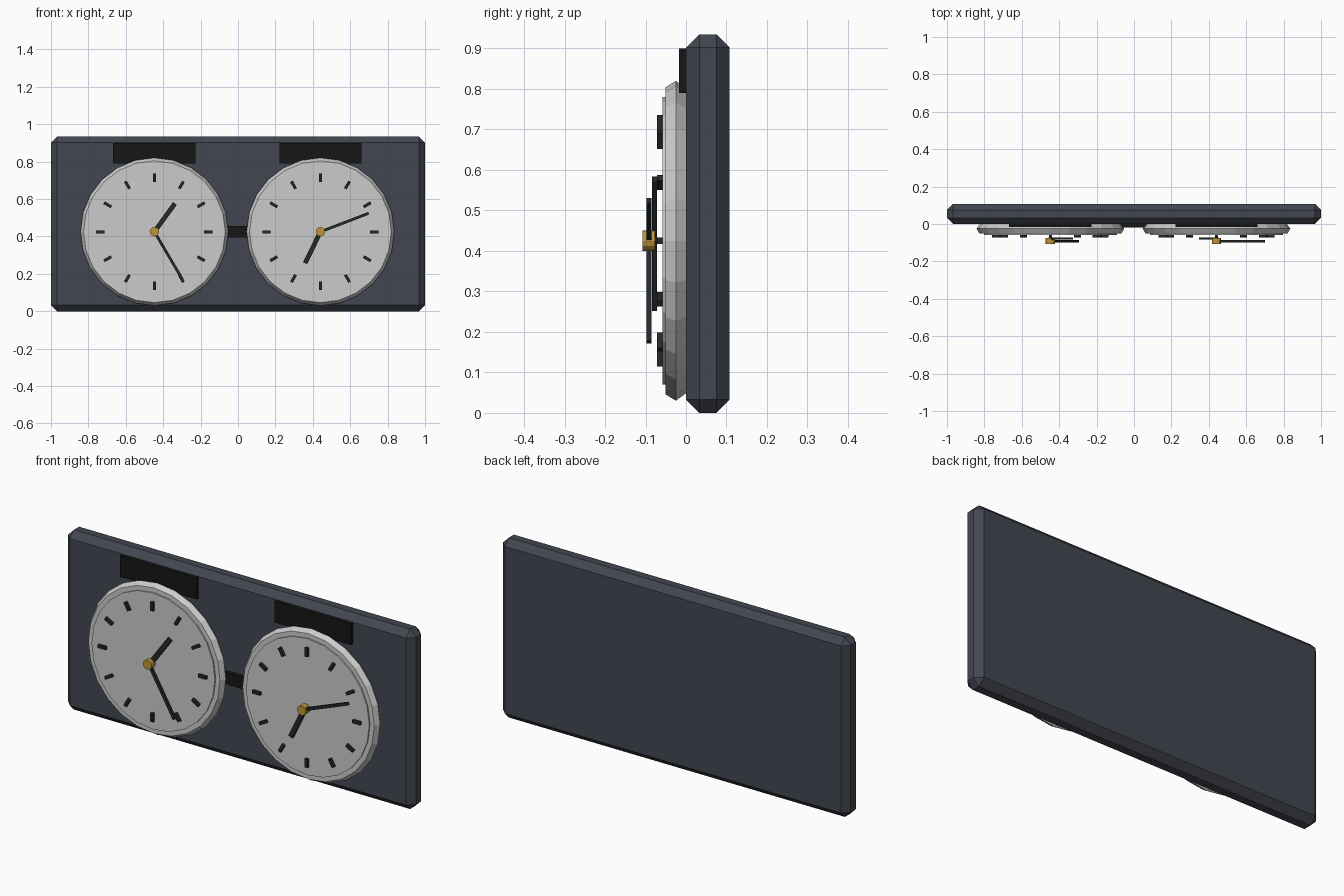
import bpy, bmesh, math
from mathutils import Matrix, Vector

if "Cube" in bpy.data.objects:
    bpy.data.objects.remove(bpy.data.objects["Cube"])


def material(name, rgb):
    m = bpy.data.materials.new(name)
    m.diffuse_color = (*rgb, 1)
    m.use_nodes = True
    m.node_tree.nodes["Principled BSDF"].inputs["Base Color"].default_value = m.diffuse_color
    return m


SLATE = material("slate", (0.055, 0.062, 0.08))
SILVER = material("silver", (0.58, 0.59, 0.60))
BLACK = material("black", (0.008, 0.008, 0.008))
INK = material("ink", (0.018, 0.02, 0.023))
BRASS = material("brass", (0.5, 0.3, 0.04))
DIAL_Z = 0.425


def finish(bm, name, mat):
    bmesh.ops.recalc_face_normals(bm, faces=bm.faces)
    me = bpy.data.meshes.new(name)
    bm.to_mesh(me)
    bm.free()
    me.materials.append(mat)
    ob = bpy.data.objects.new(name, me)
    bpy.context.collection.objects.link(ob)
    return ob


def add_box(bm, lo, hi, matrix=Matrix()):
    lo, hi = Vector(lo), Vector(hi)
    bmesh.ops.create_cube(bm, size=1, matrix=matrix @ Matrix.Translation((lo + hi) / 2)
                          @ Matrix.Diagonal((*(hi - lo), 1)))


def box(name, lo, hi, mat, matrix=Matrix()):
    bm = bmesh.new()
    add_box(bm, lo, hi, matrix)
    return finish(bm, name, mat)


def lathe(name, x, profile, sides, mat):
    """Closed solid turned about the y axis from (radius, y) points."""
    bm = bmesh.new()
    rings = []
    for r, y in profile:
        rings.append([bm.verts.new((x + r * math.sin(2 * math.pi * i / sides), y,
                                    DIAL_Z + r * math.cos(2 * math.pi * i / sides)))
                      for i in range(sides)])
    for a, b in zip(rings, rings[1:]):
        for i in range(sides):
            j = (i + 1) % sides
            bm.faces.new((a[i], a[j], b[j], b[i]))
    bm.faces.new(rings[0])
    bm.faces.new(rings[-1])
    return finish(bm, name, mat)


def spin(x, degrees):
    """Frame at a dial centre, turned clockwise as seen from the front."""
    return Matrix.Translation((x, 0, DIAL_Z)) @ Matrix.Rotation(math.radians(degrees), 4, 'Y')


# Chamfered backing board
board = box("backing_board", (-1, 0, 0), (1, 0.108, 0.935), SLATE)
bevel = board.modifiers.new("chamfer", 'BEVEL')
bevel.width = 0.033
bevel.segments = 1

# Link plate between the dials
box("link_plate", (-0.08, -0.018, 0.395), (0.075, 0.002, 0.457), BLACK)

# Two clocks: side, x, hour angle, minute angle, minute length
for side, x, hour, minute, length in (("left", -0.447, 36, 149.5, 0.29),
                                      ("right", 0.441, 206, 69, 0.276)):
    # Plate behind the top of the dial
    box(side + "_top_plate", (x - 0.22, -0.017, 0.79), (x + 0.22, 0.002, 0.9), BLACK)
    # Rim and raised face
    lathe(side + "_rim", x, [(0.375, 0.002), (0.395, -0.025), (0.379, -0.051)], 24, SILVER)
    lathe(side + "_face", x, [(0.355, -0.045), (0.355, -0.058)], 24, SILVER)
    # Hour markers
    bm = bmesh.new()
    for i in range(12):
        add_box(bm, (-0.008, -0.072, 0.266), (0.008, -0.056, 0.311), spin(x, 30 * i))
    finish(bm, side + "_hour_markers", INK)
    # Hands
    box(side + "_hour_hand", (-0.0125, -0.084, 0), (0.0125, -0.072, 0.187), INK, spin(x, hour))
    box(side + "_minute_hand", (-0.0075, -0.098, 0), (0.0075, -0.085, length), INK,
        spin(x, minute))
    # Spindle and brass cap
    lathe(side + "_spindle", x, [(0.008, -0.055), (0.008, -0.09)], 8, INK)
    lathe(side + "_centre_cap", x, [(0.025, -0.076), (0.025, -0.108)], 12, BRASS)
